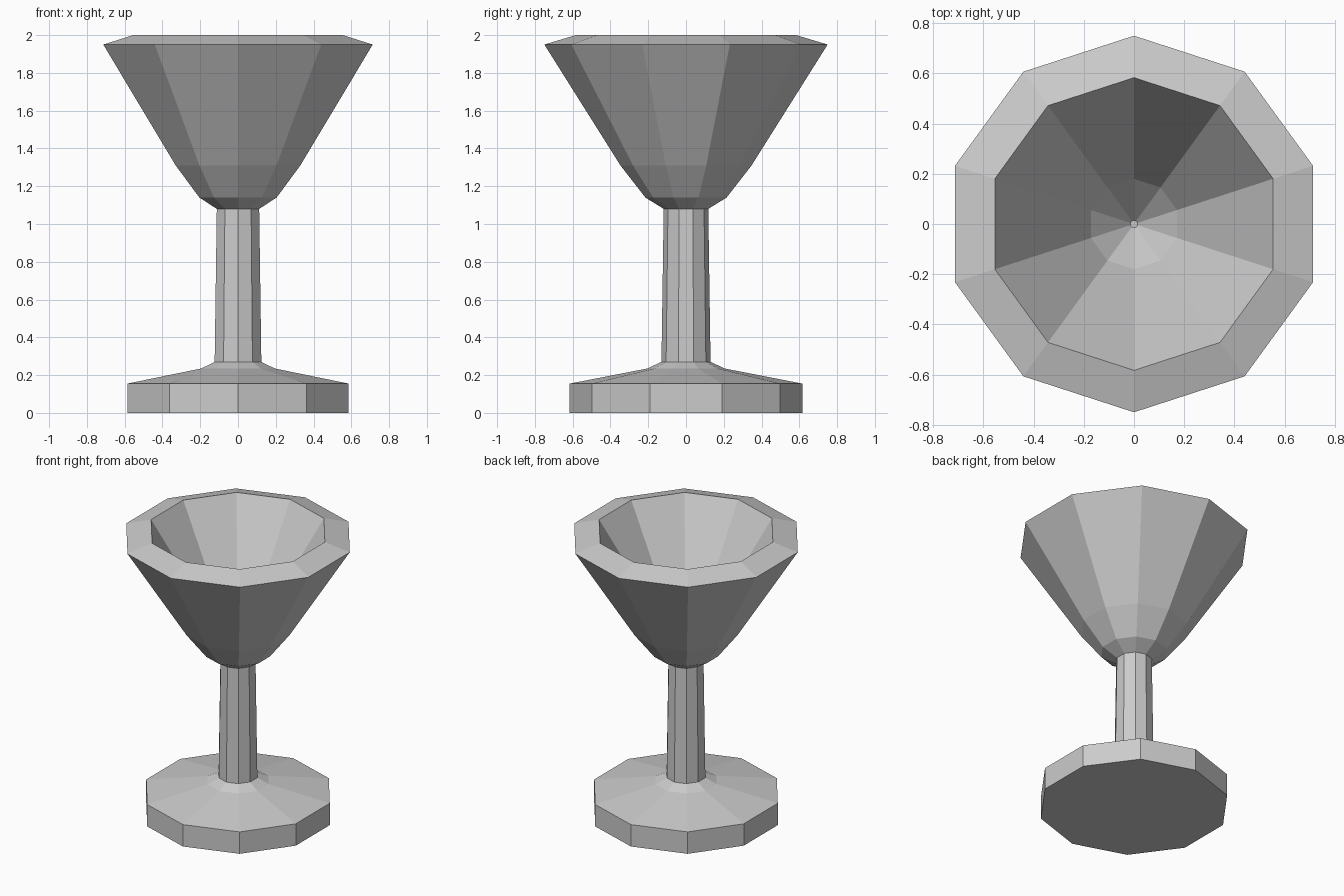
import bpy, bmesh
from math import sin, cos, pi

if "Cube" in bpy.data.objects:
    bpy.data.objects.remove(bpy.data.objects["Cube"])

SIDES = 10


def lathe(name, profile, cap_start=False, cap_end=False):
    """Revolve (radius, z) points into a flat-faced ten-sided shell."""
    bm = bmesh.new()
    rings = []
    for r, z in profile:
        rings.append([bm.verts.new((r * sin(2 * pi * i / SIDES),
                                    -r * cos(2 * pi * i / SIDES), z))
                      for i in range(SIDES)])
    for a, b in zip(rings, rings[1:]):
        for i in range(SIDES):
            j = (i + 1) % SIDES
            bm.faces.new((a[i], a[j], b[j], b[i]))
    if cap_start:
        bm.faces.new(rings[0][::-1])
    if cap_end:
        bm.faces.new(rings[-1])
    mesh = bpy.data.meshes.new(name)
    bm.to_mesh(mesh)
    bm.free()
    obj = bpy.data.objects.new(name, mesh)
    bpy.context.collection.objects.link(obj)
    return obj


# Foot: thick disc with a shallow cone rising to the stem
lathe("foot", [(0.616, 0), (0.616, 0.155), (0.205, 0.235), (0.13, 0.27)],
      cap_start=True)

# Stem: slightly tapered
lathe("stem", [(0.13, 0.27), (0.118, 1.08)])

# Bowl: outer wall, bevelled rim, then inner wall down to the small floor
lathe("bowl", [(0.118, 1.08), (0.215, 1.14), (0.347, 1.31), (0.75, 1.95),
               (0.583, 2.0), (0.18, 1.36), (0.015, 1.18)],
      cap_end=True)
